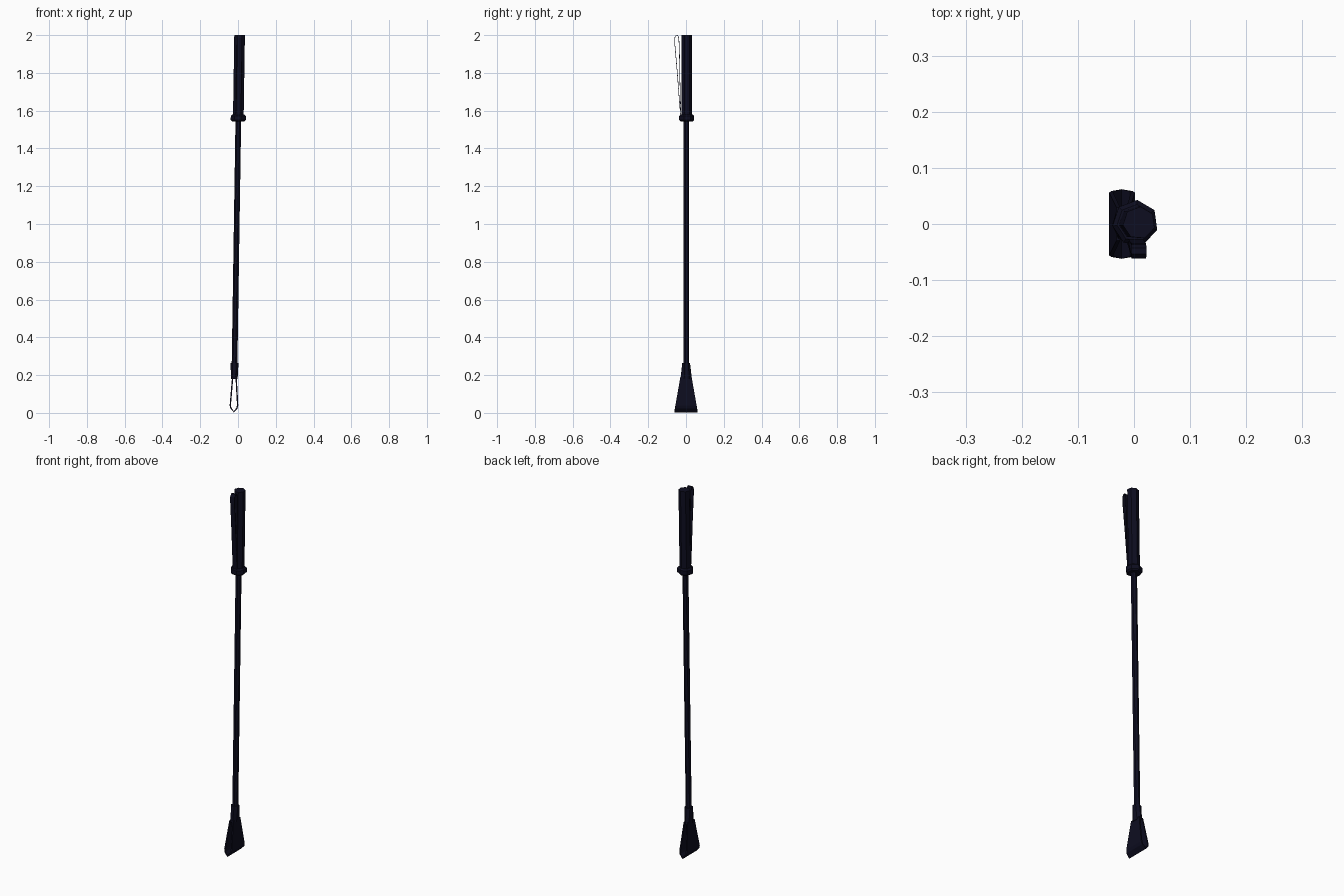
import bpy, bmesh, math

if "Cube" in bpy.data.objects:
    bpy.data.objects.remove(bpy.data.objects["Cube"])

mat = bpy.data.materials.new("dark navy leather")
mat.diffuse_color = (0.004, 0.004, 0.014, 1)
mat.use_nodes = True
mat.node_tree.nodes["Principled BSDF"].inputs["Base Color"].default_value = mat.diffuse_color

SIDES, PHASE = 7, math.radians(85)


def axis_x(z):
    """The whole crop leans slightly towards +x."""
    return -0.022 + 0.0155 * z


def finish(name, bm):
    bmesh.ops.recalc_face_normals(bm, faces=bm.faces)
    me = bpy.data.meshes.new(name)
    bm.to_mesh(me)
    bm.free()
    me.materials.append(mat)
    ob = bpy.data.objects.new(name, me)
    bpy.context.collection.objects.link(ob)
    return ob


def loft(name, rings, cy=0.002):
    """Seven-sided tube through (z, x radius, y radius) rings."""
    bm = bmesh.new()
    loops = []
    for z, rx, ry in rings:
        angles = [PHASE + 2 * math.pi * i / SIDES for i in range(SIDES)]
        loops.append([bm.verts.new((axis_x(z) + rx * math.cos(a),
                                    cy + ry * math.sin(a), z)) for a in angles])
    for a, b in zip(loops, loops[1:]):
        for i in range(SIDES):
            j = (i + 1) % SIDES
            bm.faces.new((a[i], a[j], b[j], b[i]))
    bm.faces.new(loops[0][::-1])
    bm.faces.new(loops[-1])
    return finish(name, bm)


def band(name, stations, thickness):
    """Thin strap through pairs of edge points, solidified."""
    bm = bmesh.new()
    rows = [[bm.verts.new(p) for p in pair] for pair in stations]
    for a, b in zip(rows, rows[1:]):
        bm.faces.new((a[0], a[1], b[1], b[0]))
    ob = finish(name, bm)
    mod = ob.modifiers.new("thickness", 'SOLIDIFY')
    mod.thickness = thickness
    mod.offset = 0
    return ob


# Handle, collar, shaft
loft("handle", [(1.56, 0.029, 0.029), (2.0, 0.029, 0.029)])
loft("collar", [(1.543, 0.033, 0.033), (1.55, 0.041, 0.041),
                (1.572, 0.041, 0.041), (1.58, 0.033, 0.033)])
loft("shaft", [(0.22, 0.0155, 0.0155), (1.56, 0.0155, 0.0155)], 0.001)

# Ferrule joining shaft to the leather tongue
loft("ferrule", [(0.18, 0.018, 0.031), (0.225, 0.020, 0.026),
                 (0.265, 0.0215, 0.021)], 0.0)

# Folded tongue: teardrop loop, flaring in y towards the tip
tongue = [(-0.009, 0.19), (-0.0195, 0.04), (-0.016, 0.025), (0, 0.006),
          (0.016, 0.025), (0.0195, 0.04), (0.009, 0.19)]
band("tongue", [[(axis_x(z) + dx, s * (0.063 - 0.175 * z), z) for s in (-1, 1)]
                for dx, z in tongue], 0.007)

# Wrist strap: thin loop standing in front of the handle
strap = [(-0.028, 1.57), (-0.034, 1.64), (-0.046, 1.8), (-0.059, 1.95),
         (-0.060, 1.985), (-0.053, 1.998), (-0.044, 1.998), (-0.038, 1.985),
         (-0.035, 1.92), (-0.032, 1.75), (-0.028, 1.6)]
band("wrist_strap", [[(axis_x(z) + 0.013 * s, y, z) for s in (-1, 1)]
                     for y, z in strap], 0.003)
